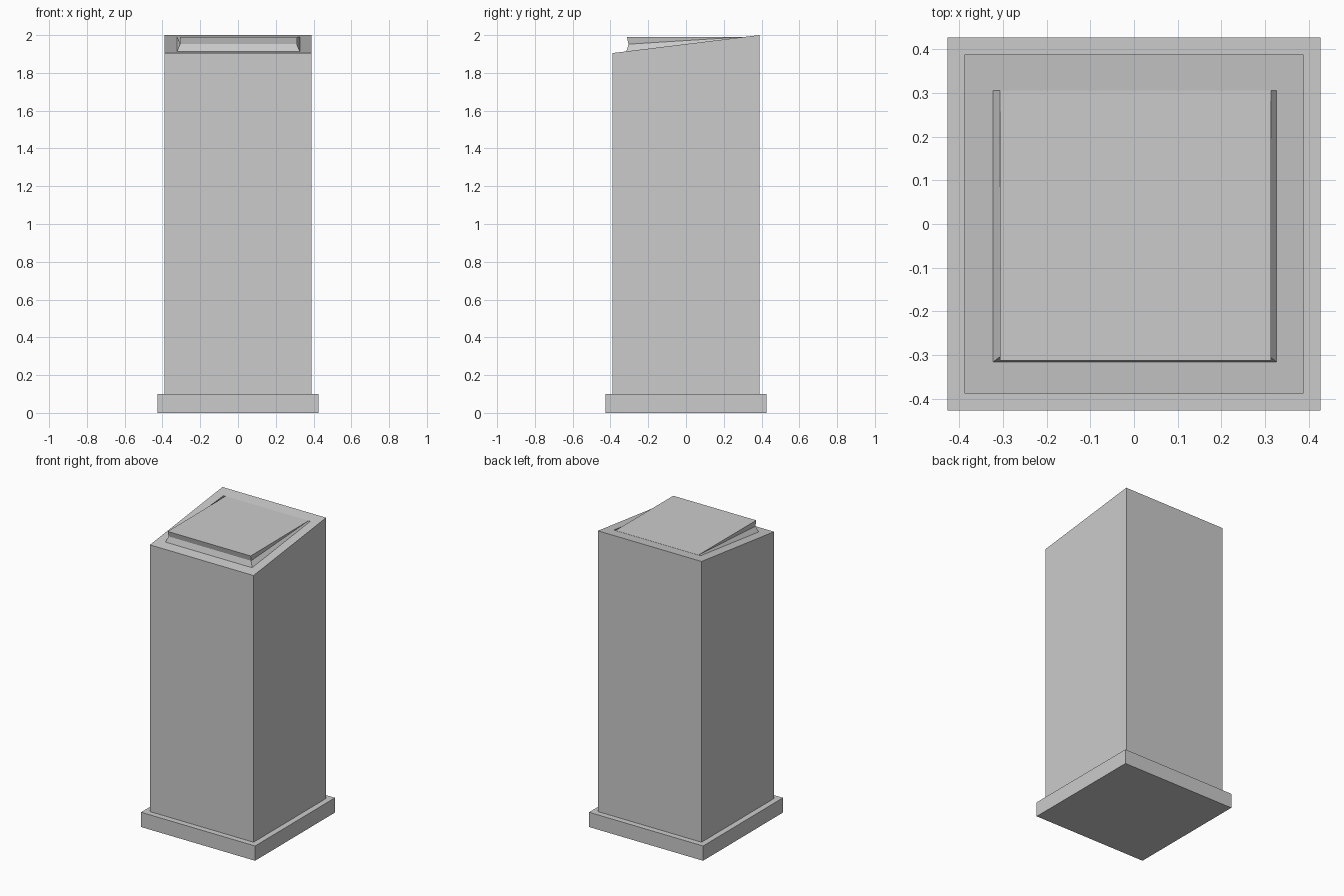
import bpy

if "Cube" in bpy.data.objects:
    bpy.data.objects.remove(bpy.data.objects["Cube"])


def slope(y):
    """Height of the slanted column top at depth y."""
    return 1.9525 + y * 0.095 / 0.776


def loft(name, rings):
    """Closed solid through a stack of four-cornered rings."""
    verts = [p for ring in rings for p in ring]
    last = 4 * (len(rings) - 1)
    faces = [(3, 2, 1, 0), tuple(range(last, last + 4))]
    for r in range(0, last, 4):
        for i in range(4):
            j = (i + 1) % 4
            faces.append((r + i, r + j, r + j + 4, r + i + 4))
    mesh = bpy.data.meshes.new(name)
    mesh.from_pydata(verts, [], faces)
    mesh.update()
    obj = bpy.data.objects.new(name, mesh)
    bpy.context.collection.objects.link(obj)
    return obj


def ring(x0, x1, y0, y1, z_front, z_back):
    return [(x0, y0, z_front), (x1, y0, z_front), (x1, y1, z_back), (x0, y1, z_back)]


# Plinth at the foot
b = 0.427
loft("plinth", [ring(-b, b, -b, b, 0, 0), ring(-b, b, -b, b, 0.1, 0.1)])

# Square column with a slanted top
c = 0.388
loft("column", [ring(-c, c, -c, c, 0.1, 0.1),
                ring(-c, c, -c, c, slope(-c), slope(c))])

# Wedge-shaped desk top with a pinched waist, level on top
back = 0.306
loft("desk_wedge", [
    ring(-0.323, 0.327, -0.316, back, slope(-0.316), slope(back)),
    ring(-0.307, 0.311, -0.304, back, 1.952, slope(back) + 0.0005),
    ring(-0.307, 0.314, -0.313, back, 1.989, slope(back) + 0.001),
])
